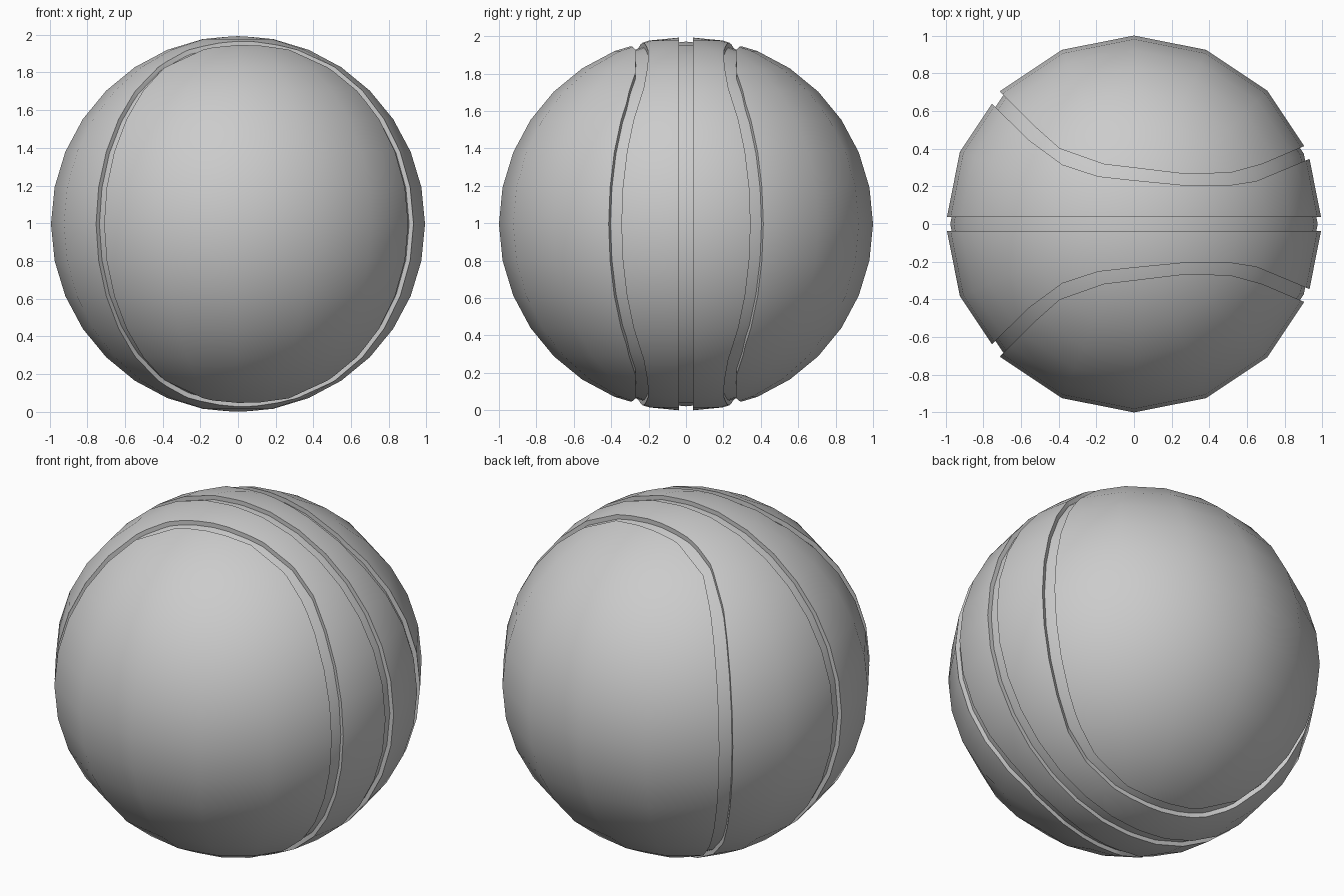
import bpy, bmesh
from mathutils import Vector

if "Cube" in bpy.data.objects:
    bpy.data.objects.remove(bpy.data.objects["Cube"])

DEPTH = 0.975      # groove floor radius


def mesh_object(name, bm):
    mesh = bpy.data.meshes.new(name)
    bm.to_mesh(mesh)
    bm.free()
    ob = bpy.data.objects.new(name, mesh)
    bpy.context.collection.objects.link(ob)
    return ob


def sphere(name, radius):
    bm = bmesh.new()
    bmesh.ops.create_uvsphere(bm, u_segments=16, v_segments=16, radius=radius)
    return mesh_object(name, bm)


def prism(name, outline):
    """Extrude a top-view outline vertically through the whole ball."""
    bm = bmesh.new()
    face = bm.faces.new([bm.verts.new((x, y, -1.2)) for x, y in outline])
    ext = bmesh.ops.extrude_face_region(bm, geom=[face])
    bmesh.ops.translate(bm, vec=(0, 0, 2.4),
                        verts=[v for v in ext["geom"] if isinstance(v, bmesh.types.BMVert)])
    bmesh.ops.recalc_face_normals(bm, faces=bm.faces[:])
    return mesh_object(name, bm)


def subtract(ob, cutter):
    mod = ob.modifiers.new("cut", "BOOLEAN")
    mod.operation, mod.solver, mod.object = "DIFFERENCE", "EXACT", cutter
    bpy.context.view_layer.objects.active = ob
    bpy.ops.object.modifier_apply(modifier=mod.name)


# Groove edges as seen from the top, run past the ball at both ends
outer = [(-0.90, 0.89), (-0.70, 0.692), (-0.53, 0.52), (-0.395, 0.40), (-0.16, 0.317),
         (0.0, 0.298), (0.265, 0.266), (0.51, 0.271), (0.68, 0.318), (0.90, 0.412), (1.1, 0.497)]
inner = [(1.1, 0.42), (0.93, 0.345), (0.65, 0.228), (0.50, 0.205), (0.30, 0.203),
         (0.0, 0.232), (-0.19, 0.253), (-0.38, 0.315), (-0.56, 0.447), (-0.755, 0.64), (-0.92, 0.803)]
side = outer + inner
middle = [(-1.2, -0.038), (1.2, -0.038), (1.2, 0.038), (-1.2, 0.038)]

# Ball with three grooves
ball = sphere("ball", 1.0)
core = sphere("groove_core", DEPTH)
helpers = [core]
for name, outline in (("middle_cutter", middle), ("back_cutter", side),
                      ("front_cutter", [(x, -y) for x, y in reversed(side)])):
    cutter = prism(name, outline)
    subtract(cutter, core)
    subtract(ball, cutter)
    helpers.append(cutter)
for ob in helpers:
    bpy.data.objects.remove(ob)

# Smooth panels and groove floors, sharp groove rims
bpy.ops.object.select_all(action="DESELECT")
ball.select_set(True)
bpy.context.view_layer.objects.active = ball
bpy.ops.object.shade_smooth_by_angle(angle=0.7)
mesh = ball.data
normals = [Vector(c.vector) for c in mesh.corner_normals]
for poly in mesh.polygons:
    if poly.normal.dot(poly.center.normalized()) > 0.85:
        for li in poly.loop_indices:
            normals[li] = mesh.vertices[mesh.loops[li].vertex_index].co.normalized()
mesh.normals_split_custom_set(normals)

# Stand it on the ground
ball.location.z = -min(v.co.z for v in mesh.vertices)
